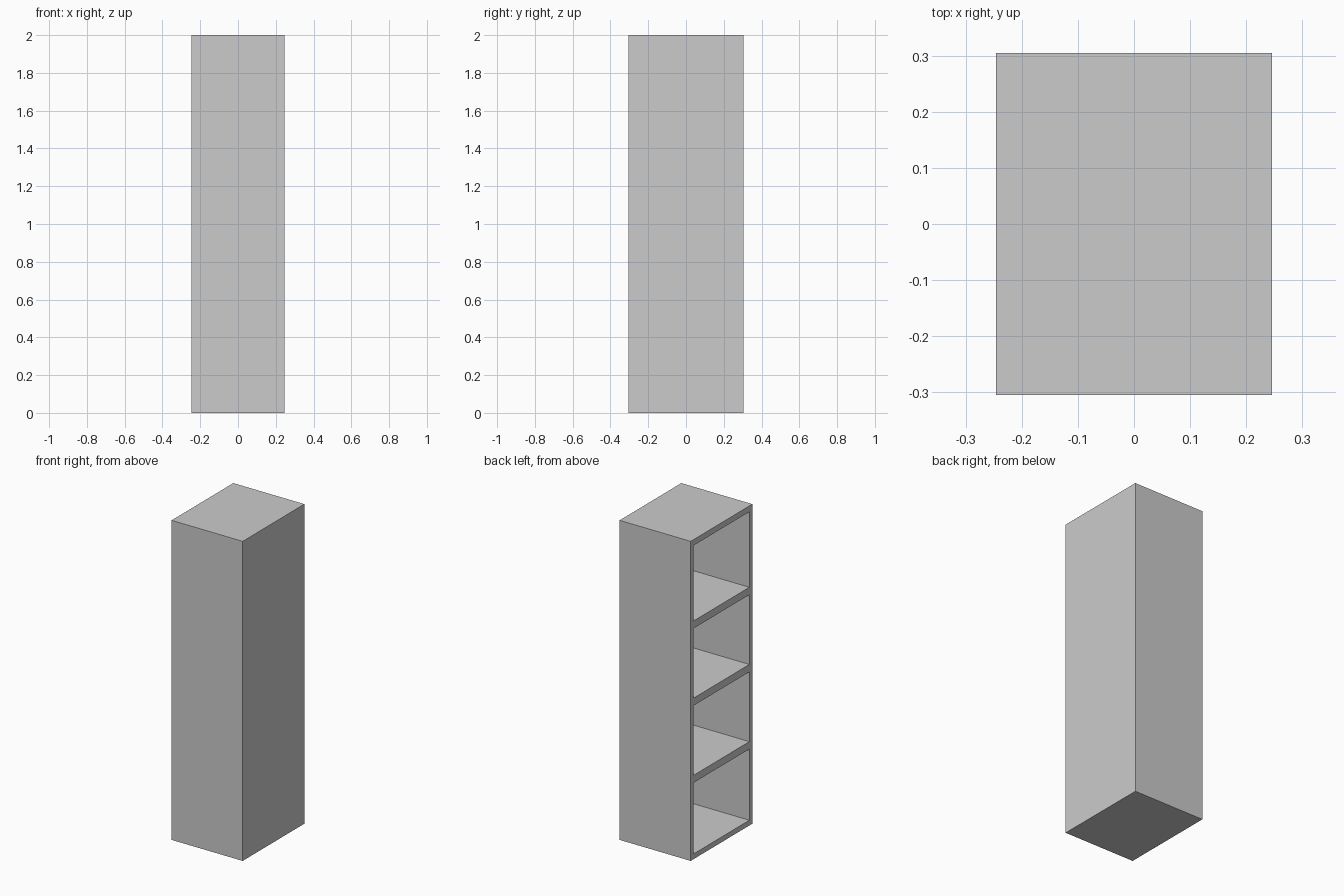
import bpy

if "Cube" in bpy.data.objects:
    bpy.data.objects.remove(bpy.data.objects["Cube"])

W, D, H = 0.492, 0.61, 2.0   # overall x, y, z
WALL, BACK = 0.03, 0.03
FLOOR, LID, SHELF = 0.033, 0.037, 0.047


def box(name, lo, hi):
    """Axis-aligned box from its lowest to its highest corner."""
    bpy.ops.mesh.primitive_cube_add(
        size=1, location=[(a + b) / 2 for a, b in zip(lo, hi)])
    ob = bpy.context.object
    ob.name = name
    ob.scale = [b - a for a, b in zip(lo, hi)]
    bpy.ops.object.transform_apply(location=False, rotation=False, scale=True)
    return ob


x0, x1, y1 = -W / 2, W / 2, D / 2
inner = y1 - WALL

# Solid carcass, hollowed from the open -x side
carcass = box("cabinet_carcass", (x0, -y1, 0), (x1, y1, H))
cutter = box("cavity_cutter", (x0 - 0.1, -inner, FLOOR),
             (x1 - BACK, inner, H - LID))
mod = carcass.modifiers.new("cavity", 'BOOLEAN')
mod.operation = 'DIFFERENCE'
mod.solver = 'EXACT'
mod.object = cutter
bpy.context.view_layer.objects.active = carcass
bpy.ops.object.modifier_apply(modifier=mod.name)
bpy.data.objects.remove(cutter)

# Three shelves flush with the open side
for i in range(3):
    top = 0.525 + i * 0.483
    box(f"shelf_{i + 1}", (x0, -inner, top - SHELF), (x1 - BACK, inner, top))
